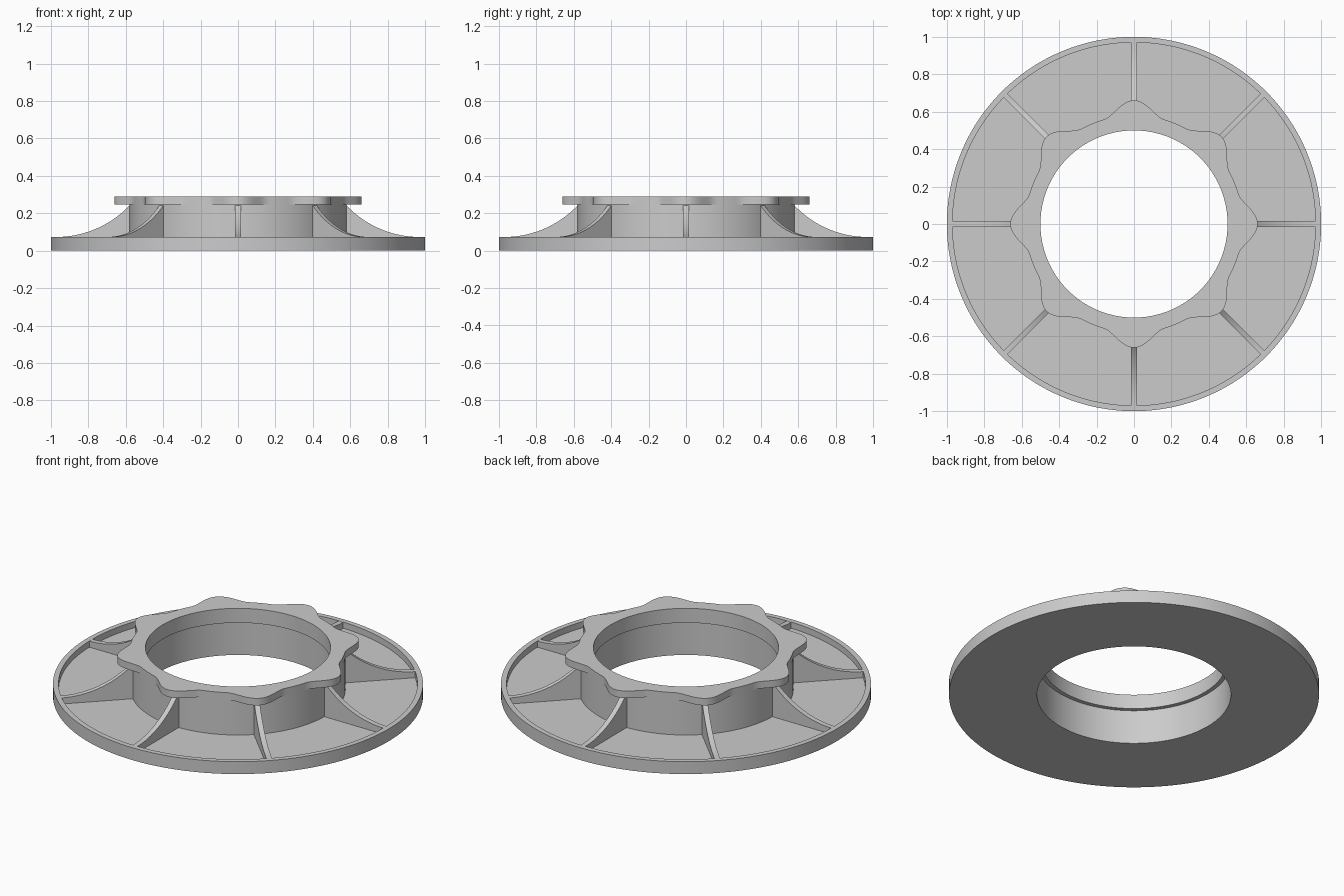
import bpy, bmesh
from math import sin, cos, pi, radians, sqrt

if "Cube" in bpy.data.objects:
    bpy.data.objects.remove(bpy.data.objects["Cube"])

SEGS = 192
LOBES = 8
HUB_R = 0.58


def finish(bm, name):
    bmesh.ops.recalc_face_normals(bm, faces=bm.faces)
    mesh = bpy.data.meshes.new(name)
    bm.to_mesh(mesh)
    bm.free()
    obj = bpy.data.objects.new(name, mesh)
    bpy.context.collection.objects.link(obj)
    bpy.ops.object.select_all(action='DESELECT')
    obj.select_set(True)
    bpy.context.view_layer.objects.active = obj
    bpy.ops.object.shade_smooth_by_angle(angle=radians(30))
    return obj


def lobe_radius(a):
    # smooth bump every 45 degrees, flush with the hub in between
    step = 2 * pi / LOBES
    d = abs((a + step / 2) % step - step / 2)
    half = radians(16.5)
    bump = (1 + cos(pi * d / half)) / 2 if d < half else 0
    return HUB_R + 0.001 + 0.08 * bump


# Body: base disc with raised rim, hub, lobed flange and stepped bore.
# A radius of None follows the lobed outline.
profile = [(0.524, 0), (1, 0), (1, 0.074), (0.97, 0.074), (0.97, 0.037),
           (HUB_R, 0.037), (HUB_R, 0.247), (None, 0.247), (None, 0.289),
           (0.5, 0.289), (0.5, 0.203), (0.524, 0.203)]
bm = bmesh.new()
rings = []
for i in range(SEGS):
    a = 2 * pi * i / SEGS
    ring = []
    for r, z in profile:
        r = lobe_radius(a) if r is None else r
        ring.append(bm.verts.new((r * cos(a), r * sin(a), z)))
    rings.append(ring)
n = len(profile)
for i in range(SEGS):
    p, q = rings[i], rings[(i + 1) % SEGS]
    for j in range(n):
        k = (j + 1) % n
        bm.faces.new((p[j], q[j], q[k], p[k]))
finish(bm, "flanged_hub_body")

# Ribs: concave gussets running from the hub wall out to the rim
R_END, Z_END, ARC = 0.972, 0.073, 0.541
outline = [(R_END, 0.03), (0.57, 0.03)]
for i in range(17):
    r = 0.57 + (R_END - 0.57) * i / 16
    outline.append((r, Z_END + ARC - sqrt(ARC ** 2 - (R_END - r) ** 2)))
bm = bmesh.new()
face = bm.faces.new([bm.verts.new((r, -0.015, z)) for r, z in outline])
ext = bmesh.ops.extrude_face_region(bm, geom=[face])
verts = [v for v in ext["geom"] if isinstance(v, bmesh.types.BMVert)]
bmesh.ops.translate(bm, verts=verts, vec=(0, 0.03, 0))
first = finish(bm, "rib_1")
for k in range(1, LOBES):
    rib = first.copy()
    rib.name = f"rib_{k + 1}"
    rib.rotation_euler.z = 2 * pi * k / LOBES
    bpy.context.collection.objects.link(rib)
